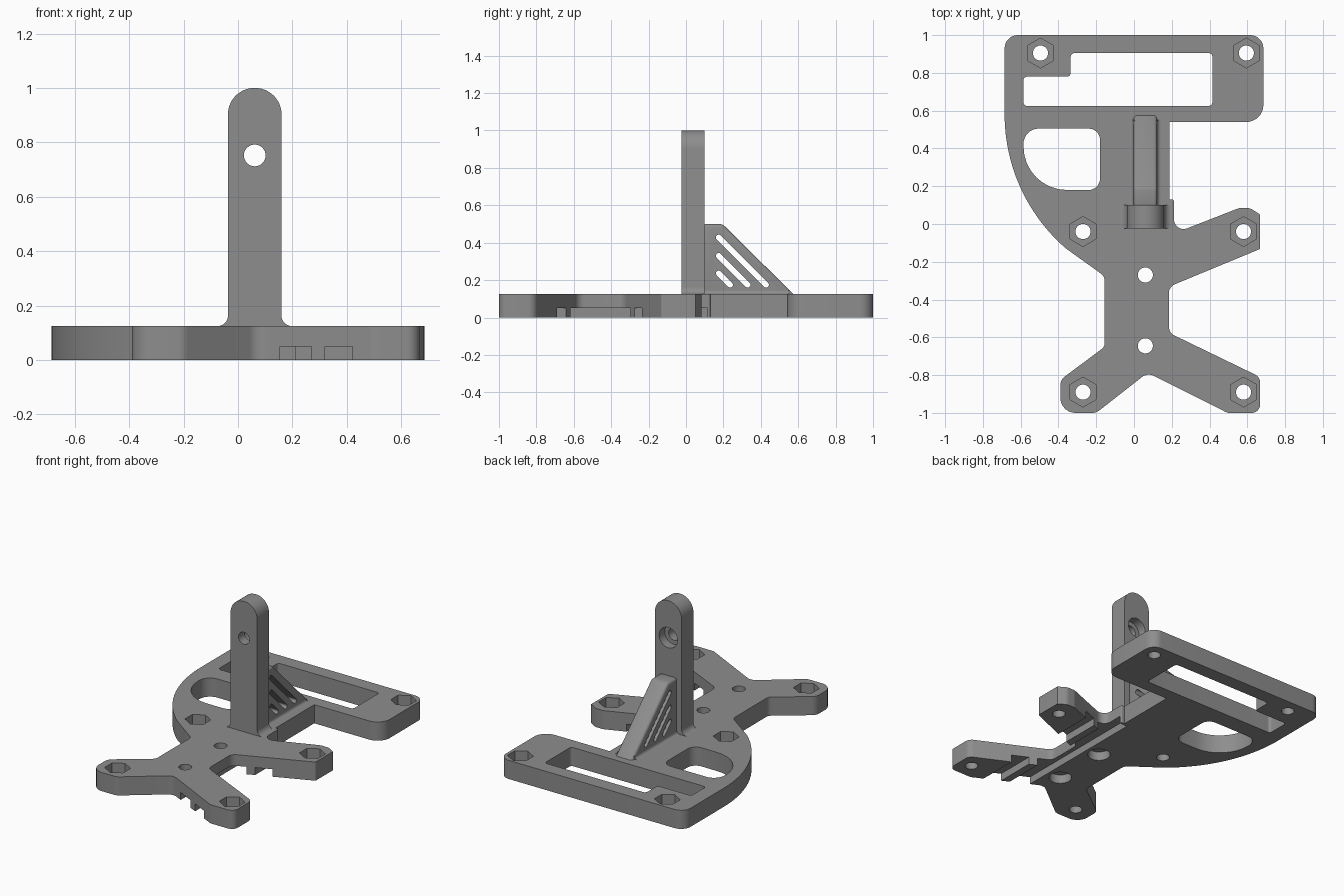
import bpy, bmesh, math
from mathutils import Vector

if "Cube" in bpy.data.objects:
    bpy.data.objects.remove(bpy.data.objects["Cube"])

grey = bpy.data.materials.new("mid_grey")
grey.diffuse_color = (0.27, 0.27, 0.27, 1)
grey.use_nodes = True
grey.node_tree.nodes["Principled BSDF"].inputs["Base Color"].default_value = grey.diffuse_color


def rounded(corners, steps=8):
    """Closed 2D outline from (x, y, corner radius) triples."""
    out, n = [], len(corners)
    for i, (x, y, r) in enumerate(corners):
        p = Vector((x, y))
        if r == 0:
            out.append((x, y))
            continue
        a = (Vector(corners[i - 1][:2]) - p).normalized()
        b = (Vector(corners[(i + 1) % n][:2]) - p).normalized()
        half = a.angle(b) / 2
        c = p + (a + b).normalized() * (r / math.sin(half))
        t = r / math.tan(half)
        s, e = p + a * t - c, p + b * t - c
        a0 = math.atan2(s.y, s.x)
        d = (math.atan2(e.y, e.x) - a0 + math.pi) % (2 * math.pi) - math.pi
        out += [(c.x + r * math.cos(a0 + d * k / steps),
                 c.y + r * math.sin(a0 + d * k / steps)) for k in range(steps + 1)]
    return out


def ring(x, y, r, n=32, turn=0.0):
    return [(x + r * math.cos(turn + 2 * math.pi * k / n),
             y + r * math.sin(turn + 2 * math.pi * k / n)) for k in range(n)]


def box(x0, x1, y0, y1):
    return [(x0, y0), (x1, y0), (x1, y1), (x0, y1)]


def prism(name, pts, lo, hi, axis="z"):
    """Extrude a 2D outline along one axis."""
    place = {"z": lambda u, v, w: (u, v, w),
             "x": lambda u, v, w: (w, u, v),
             "y": lambda u, v, w: (u, w, v)}[axis]
    bm = bmesh.new()
    low = [bm.verts.new(place(u, v, lo)) for u, v in pts]
    top = [bm.verts.new(place(u, v, hi)) for u, v in pts]
    bm.faces.new(low)
    bm.faces.new(top)
    n = len(pts)
    for i in range(n):
        j = (i + 1) % n
        bm.faces.new((low[i], low[j], top[j], top[i]))
    bmesh.ops.recalc_face_normals(bm, faces=bm.faces)
    me = bpy.data.meshes.new(name)
    bm.to_mesh(me)
    bm.free()
    ob = bpy.data.objects.new(name, me)
    bpy.context.collection.objects.link(ob)
    me.materials.append(grey)
    return ob


def apply(ob, mod):
    bpy.context.view_layer.objects.active = ob
    bpy.ops.object.modifier_apply(modifier=mod.name)


def cut(ob, pts, lo, hi, axis="z"):
    cutter = prism("cutter", pts, lo, hi, axis)
    mod = ob.modifiers.new("cut", "BOOLEAN")
    mod.operation, mod.solver, mod.object = "DIFFERENCE", "EXACT", cutter
    apply(ob, mod)
    bpy.data.objects.remove(cutter)


def smooth(ob):
    bpy.ops.object.select_all(action="DESELECT")
    ob.select_set(True)
    bpy.context.view_layer.objects.active = ob
    bpy.ops.object.shade_smooth_by_angle(angle=math.radians(30))


# Base plate outline: rear frame, right arms, front fork, swept left side
T = 0.125
sweep = [(0.253 + 0.938 * math.cos(math.radians(a)),
          0.58 + 0.938 * math.sin(math.radians(a)), 0) for a in
         [229.2 - 49.2 * k / 24 for k in range(25)]]
outline = [
    (-0.685, 1, 0.07), (0.685, 1, 0.07), (0.685, 0.54, 0.09), (0.188, 0.54, 0),
    (0.188, 0.13, 0), (0.212, 0.13, 0.01), (0.212, -0.05, 0.05),
    (0.555, 0.084, 0.05), (0.615, 0.084, 0.05), (0.668, 0.05, 0), (0.668, -0.132, 0.01),
    (0.185, -0.332, 0.05), (0.185, -0.576, 0.05), (0.668, -0.81, 0.05),
    (0.668, -1, 0.045), (0.495, -1, 0.05), (0.072, -0.787, 0.06),
    (-0.2, -1, 0.06), (-0.39, -1, 0.08), (-0.39, -0.825, 0.06),
    (-0.155, -0.65, 0.04), (-0.155, -0.277, 0.05)] + sweep
plate = prism("base_plate", rounded(outline), 0, T)

# Stepped window and rounded opening
cut(plate, rounded([(-0.585, 0.625, 0.02), (0.415, 0.625, 0.02), (0.415, 0.905, 0.02),
                    (-0.335, 0.905, 0.02), (-0.335, 0.78, 0.02), (-0.585, 0.78, 0.02)]), -1, 1)
cut(plate, rounded([(-0.585, 0.18, 0.23), (-0.18, 0.18, 0.06),
                    (-0.18, 0.505, 0.06), (-0.585, 0.505, 0.08)]), -1, 1)

# Grooves under the right arms
for x0, x1 in ((0.155, 0.27), (0.32, 0.42)):
    cut(plate, box(x0, x1, -1.1, 0.115), -0.1, 0.05)

# Screw holes with hexagonal nut pockets on top
for x, y in ((-0.495, 0.905), (0.595, 0.905), (-0.27, -0.04),
             (0.58, -0.04), (-0.27, -0.89), (0.58, -0.89)):
    cut(plate, ring(x, y, 0.079, 6, math.pi / 2), T - 0.07, 1)
    cut(plate, ring(x, y, 0.04), -1, 1)

# Neck holes, counterbored from below
for y in (-0.27, -0.645):
    cut(plate, ring(0.06, y, 0.07), -1, 0.06)
    cut(plate, ring(0.06, y, 0.04), -1, 1)
smooth(plate)

# Upright post with round top and flared foot
post = prism("post", rounded([
    (-0.075, 0.1, 0), (0.2, 0.1, 0), (0.2, T, 0), (0.16, T, 0.038),
    (0.16, 1, 0.097), (-0.037, 1, 0.097), (-0.037, T, 0.038), (-0.075, T, 0)], 14),
    -0.025, 0.1, "y")
cut(post, ring(0.0615, 0.752, 0.04), -1, 1, "y")
cut(post, ring(0.0615, 0.752, 0.068), 0.04, 1, "y")
smooth(post)

# Slotted gusset behind the post
gusset = prism("gusset", [(0.09, 0.1), (0.6, 0.1), (0.195, 0.5), (0.09, 0.5)],
               -0.003, 0.123, "x")
bev = gusset.modifiers.new("soft_edges", "BEVEL")
bev.width, bev.segments = 0.018, 4
apply(gusset, bev)
for y, z, end in ((0.175, 0.428, 0.428), (0.175, 0.33, 0.33), (0.175, 0.236, 0.236)):
    a, b, h = Vector((y, z)), Vector((end, y)), 0.015
    d = (b - a).normalized() * h
    n = Vector((-d.y, d.x))
    cut(gusset, rounded([(*(a - d + n), h * 0.99), (*(a - d - n), h * 0.99),
                         (*(b + d - n), h * 0.99), (*(b + d + n), h * 0.99)], 6), -1, 1, "x")
smooth(gusset)

# Fillets where the gusset meets the plate and the post
for name, x, s in (("gusset_fillet_left", -0.003, -1), ("gusset_fillet_right", 0.123, 1)):
    pts = rounded([(x - s * 0.01, T - 0.01, 0), (x + s * 0.02, T - 0.01, 0),
                   (x + s * 0.02, T, 0), (x, T, 0.019), (x, T + 0.02, 0),
                   (x - s * 0.01, T + 0.02, 0)], 5)
    smooth(prism(name, pts, 0.1, 0.55, "y"))
